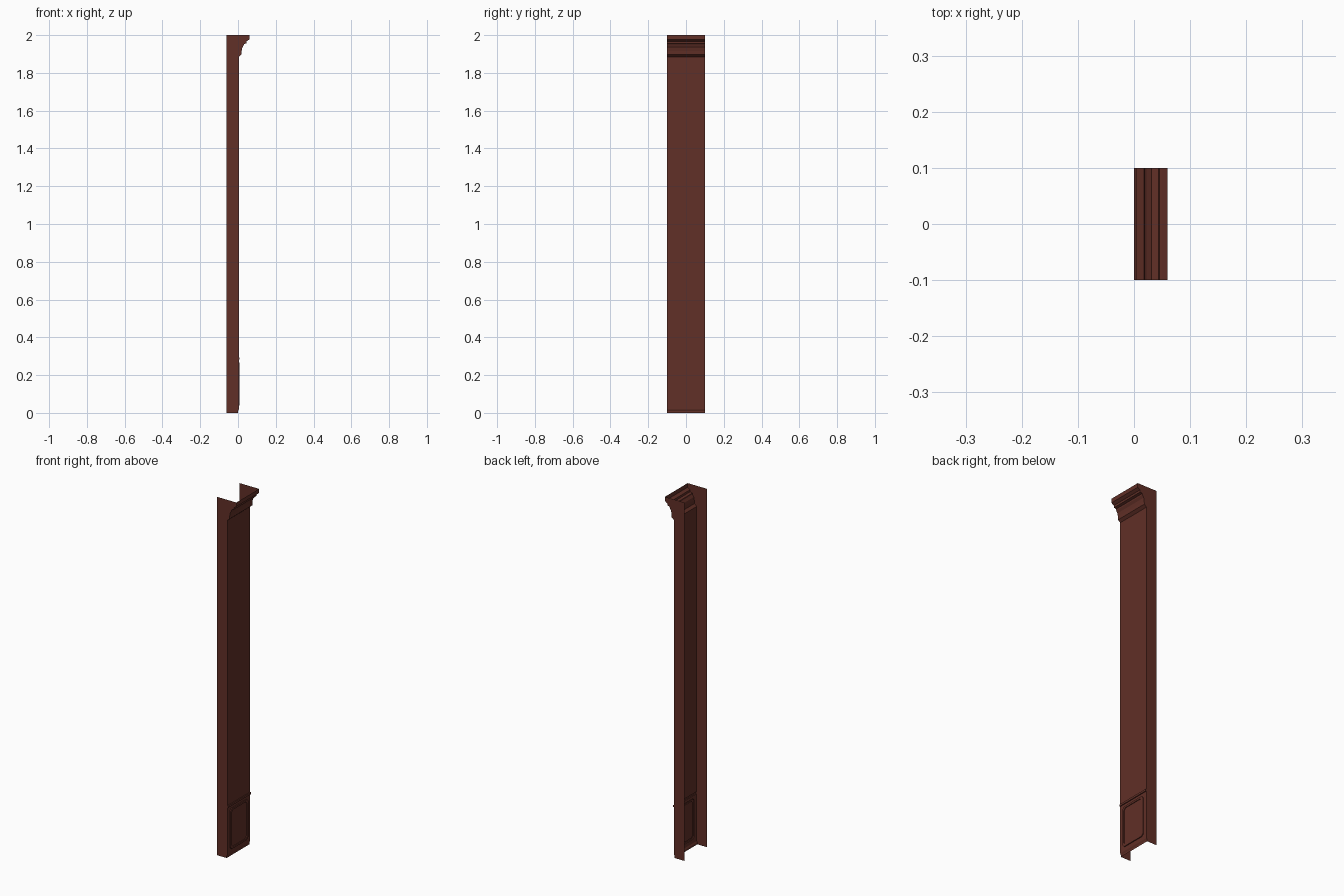
import bpy, bmesh

if "Cube" in bpy.data.objects:
    bpy.data.objects.remove(bpy.data.objects["Cube"])

W, BACK, FACE = 0.10, -0.06, 0.004   # half width, rear edge, main face x

wood = bpy.data.materials.new("dark_red_wood")
wood.diffuse_color = (0.120, 0.029, 0.020, 1)
wood.use_nodes = True
wood.node_tree.nodes["Principled BSDF"].inputs["Base Color"].default_value = wood.diffuse_color


def finish(bm, name):
    bmesh.ops.remove_doubles(bm, verts=bm.verts, dist=1e-5)
    me = bpy.data.meshes.new(name)
    bm.to_mesh(me)
    bm.free()
    me.materials.append(wood)
    ob = bpy.data.objects.new(name, me)
    bpy.context.collection.objects.link(ob)
    return ob


def face(bm, pts):
    return bm.faces.new([bm.verts.new(p) for p in pts])


def sweep(name, prof):
    """Sheet running across the width, following an (x, z) profile upward."""
    bm = bmesh.new()
    for (x0, z0), (x1, z1) in zip(prof, prof[1:]):
        face(bm, [(x0, -W, z0), (x0, W, z0), (x1, W, z1), (x1, -W, z1)])
    return finish(bm, name)


# profiles, bottom to top
foot = [(0, 0), (0, 0.01), (FACE, 0.018)]
bead = [(FACE, 0.282), (0.009, 0.282), (0.009, 0.293), (FACE, 0.293)]
shaft = [(FACE, 0.293), (FACE, 1.885)]
crown = [(FACE, 1.885), (0.018, 1.897), (0.019, 1.915), (0.022, 1.932),
         (0.030, 1.945), (0.031, 1.952), (0.044, 1.956), (0.045, 1.967),
         (0.050, 1.970), (0.060, 1.977), (0.060, 2.0)]
sweep("foot", foot)
sweep("bead", bead)
sweep("shaft", shaft)
sweep("crown_moulding", crown)

# side walls, open at back, top and bottom
outline = foot + bead + shaft[1:] + crown[1:] + [(BACK, 2.0), (BACK, 0)]
for y, name in ((-W, "left_side"), (W, "right_side")):
    bm = bmesh.new()
    pts = [(x, y, z) for x, z in outline]
    f = face(bm, pts)
    f.normal_update()
    if f.normal.y * y < 0:
        f.normal_flip()
    bmesh.ops.triangulate(bm, faces=bm.faces[:])
    finish(bm, name)

# base panel: wall around a clipped-corner frame, raised rim, centre set back
Z0, Z1 = 0.018, 0.282


def octagon(x, d):
    a, lo, hi, c = 0.078 - d, 0.040 + d, 0.266 - d, 0.012
    return [(x, -a + c, lo), (x, a - c, lo), (x, a, lo + c), (x, a, hi - c),
            (x, a - c, hi), (x, -a + c, hi), (x, -a, hi - c), (x, -a, lo + c)]


bm = bmesh.new()
rings = [octagon(FACE, 0), octagon(0.009, 0), octagon(0.009, 0.010),
         octagon(0.005, 0.010)]
o = rings[0]
proj = [(FACE, p[1], Z0 if i < 2 else Z1) if i in (0, 1, 4, 5)
        else (FACE, W if i < 4 else -W, p[2]) for i, p in enumerate(o)]
corners = {1: (W, Z0), 3: (W, Z1), 5: (-W, Z1), 7: (-W, Z0)}
for i in range(8):
    j = (i + 1) % 8
    mid = [(FACE, *corners[i])] if i in corners else []
    face(bm, [proj[i]] + mid + [proj[j], o[j], o[i]])
    for r, s in zip(rings, rings[1:]):
        face(bm, [r[i], r[j], s[j], s[i]])
face(bm, rings[-1])
finish(bm, "base_panel")
